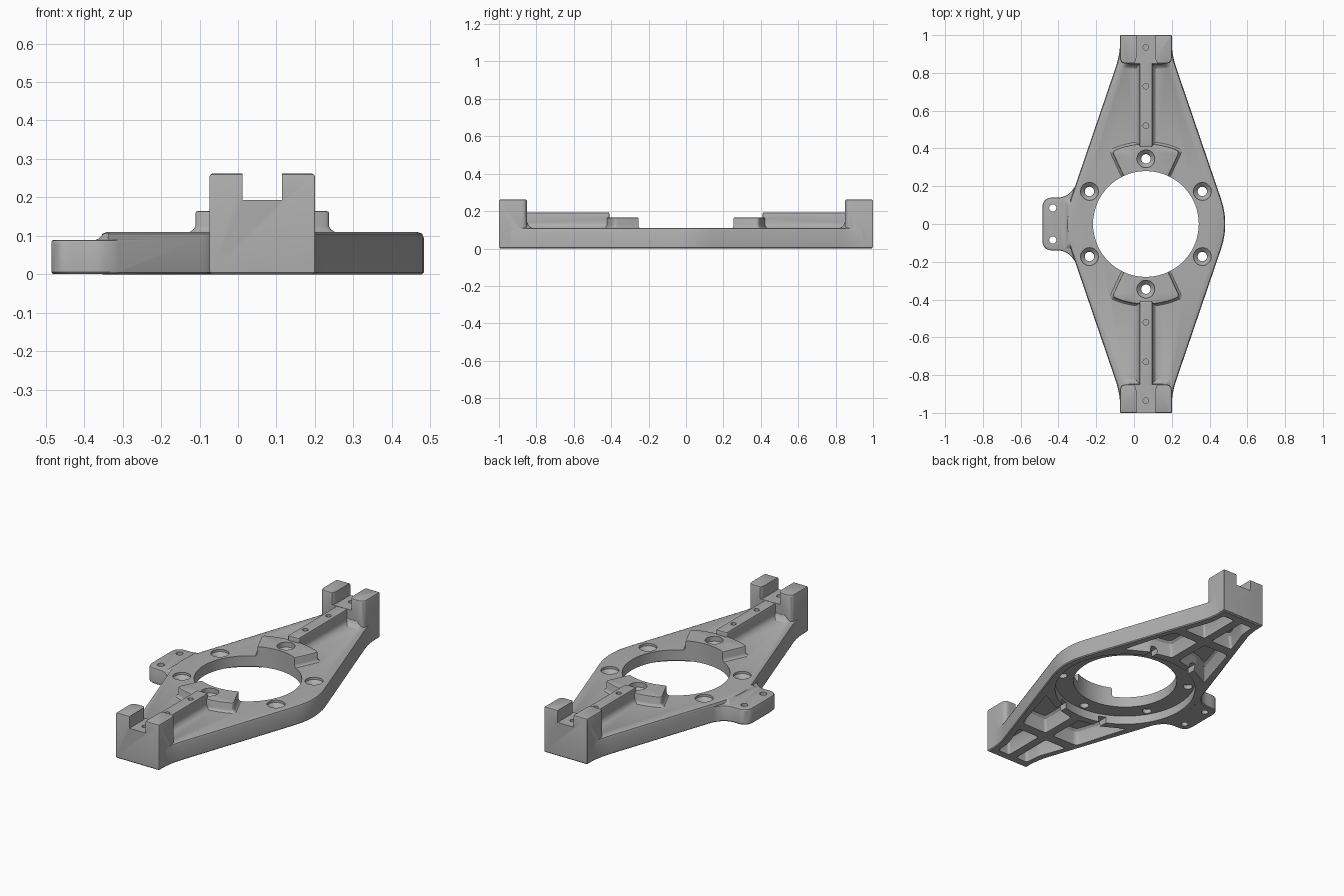
import bpy, bmesh, math
from mathutils import Vector

if "Cube" in bpy.data.objects:
    bpy.data.objects.remove(bpy.data.objects["Cube"])

CX = 0.063          # axis of the bore
HALF_END = 0.136    # half width of the arm ends
TOP = 0.11          # top of the plate

grey = bpy.data.materials.new("cast_grey")
grey.use_nodes = True
COLOUR = (0.42, 0.42, 0.42, 1)
grey.diffuse_color = COLOUR
grey.node_tree.nodes["Principled BSDF"].inputs["Base Color"].default_value = COLOUR


def circle(r, x=0, y=0, n=32):
    return [(x + r * math.cos(math.tau * k / n), y + r * math.sin(math.tau * k / n), 0)
            for k in range(n)]


def mirrored(corners, sx, sy):
    return [(x * sx, y * sy, t) for x, y, t in corners]


def inset(corners, d):
    """Move every side of a counter-clockwise outline inward by d."""
    out, n = [], len(corners)
    for i, (x, y, trim) in enumerate(corners):
        p = Vector((x, y))
        e1 = (p - Vector(corners[i - 1][:2])).normalized()
        e2 = (Vector(corners[(i + 1) % n][:2]) - p).normalized()
        n1, n2 = Vector((-e1.y, e1.x)), Vector((-e2.y, e2.x))
        p += (n1 + n2) * d / max(1 + n1.dot(n2), 0.3)
        out.append((p.x, p.y, trim))
    return out


def rounded(corners, steps=7):
    """Outline from (x, y, trim) corners, each trimmed and curved."""
    out, n = [], len(corners)
    for i, (x, y, trim) in enumerate(corners):
        p = Vector((x, y))
        if trim == 0:
            out.append(p)
            continue
        a = p + (Vector(corners[i - 1][:2]) - p).normalized() * trim
        b = p + (Vector(corners[(i + 1) % n][:2]) - p).normalized() * trim
        for k in range(steps + 1):
            t = k / steps
            out.append(a * (1 - t) ** 2 + p * 2 * t * (1 - t) + b * t * t)
    return out


def loft(name, corners, layers):
    """Solid through copies of the outline at (inset, height) layers."""
    area = sum(corners[i - 1][0] * c[1] - c[0] * corners[i - 1][1]
               for i, c in enumerate(corners))
    if area < 0:
        corners = corners[::-1]
    bm = bmesh.new()
    rings = [[bm.verts.new((p.x + CX, p.y, z)) for p in rounded(inset(corners, d))]
             for d, z in layers]
    for lo, hi in zip(rings, rings[1:]):
        for i in range(len(lo)):
            bm.faces.new((lo[i - 1], lo[i], hi[i], hi[i - 1]))
    bm.faces.new(rings[0][::-1])
    bm.faces.new(rings[-1])
    mesh = bpy.data.meshes.new(name)
    bm.to_mesh(mesh)
    bm.free()
    mesh.materials.append(grey)
    obj = bpy.data.objects.new(name, mesh)
    bpy.context.scene.collection.objects.link(obj)
    return obj


def volume(mesh):
    bm = bmesh.new()
    bm.from_mesh(mesh)
    result = bm.calc_volume(signed=True)
    bm.free()
    return result


def combine(target, tool, mode):
    """Boolean the tool into the target, keeping only a plausible result."""
    before, limit = volume(target.data), volume(tool.data) * 1.02
    sign = 1 if mode == "UNION" else -1
    for solver in ("MANIFOLD", "EXACT", "FLOAT"):
        mod = target.modifiers.new(tool.name, "BOOLEAN")
        mod.operation, mod.solver, mod.object = mode, solver, tool
        bpy.context.view_layer.update()
        graph = bpy.context.evaluated_depsgraph_get()
        mesh = bpy.data.meshes.new_from_object(target.evaluated_get(graph))
        target.modifiers.remove(mod)
        if 1e-8 < sign * (volume(mesh) - before) <= limit:
            target.data = mesh
            break
    bpy.data.objects.remove(tool)


def round_top(z, r):
    return [(0, z - r), (r * 0.29, z - r * 0.29), (r, z)]


def foot(z, r):
    """Concave fillet at the base of a raised part."""
    return [(-r, z - 0.003), (-r * 0.6, z + r * 0.12),
            (-r * 0.2, z + r * 0.5), (0, z + r)]


parts, cutters = [], []

# Plate: long diamond with a rounded waist and narrow ends
half = [(HALF_END, -0.998, 0), (HALF_END, -0.90, 0.075), (0.443, 0, 0.14),
        (HALF_END, 0.90, 0.075), (HALF_END, 0.998, 0)]
body = loft("bracket_body", half + [(-x, -y, t) for x, y, t in half],
            [(0.005, 0), (0, 0.005)] + round_top(TOP, 0.015))

# Side tab and the fillet that blends it into the plate
tab = [(-0.548, -0.14, 0.055), (-0.418, -0.14, 0.05), (-0.36, -0.22, 0),
       (-0.36, 0.22, 0), (-0.418, 0.14, 0.05), (-0.548, 0.14, 0.055)]
parts.append(loft("side_tab", tab, [(0.004, 0.001), (0, 0.006)] + round_top(0.09, 0.007)))
blend = [(-0.41, -0.11, 0.01), (-0.36, -0.11, 0), (-0.36, 0.11, 0), (-0.41, 0.11, 0.01)]
parts.append(loft("tab_fillet", blend,
                  [(-0.03, 0.087), (-0.015, 0.093), (-0.004, 0.104), (0.004, 0.108)]))
for s in (-1, 1):
    cutters.append(loft("tab_hole", circle(0.019, -0.493, s * 0.085, 20),
                        [(0, -0.02), (0, 0.3)]))

for s in (-1, 1):
    # End block with a filleted foot
    w = HALF_END + 0.001
    block = [(-w, 0.85, 0.03), (w, 0.85, 0.03), (w, 1, 0.004), (-w, 1, 0.004)]
    parts.append(loft("end_block", mirrored(block, 1, s),
                      [(0, 0.007)] + round_top(0.262, 0.008)))
    skirt = [(-0.105, 0.848, 0.02), (0.105, 0.848, 0.02), (0.105, 0.95, 0), (-0.105, 0.95, 0)]
    parts.append(loft("block_foot", mirrored(skirt, 1, s), foot(TOP, 0.03)))

    # Rail along the arm
    rail = [(-0.034, 0.41, 0.006), (0.034, 0.41, 0.006), (0.034, 0.87, 0), (-0.034, 0.87, 0)]
    parts.append(loft("arm_rail", mirrored(rail, 1, s),
                      foot(TOP, 0.025) + round_top(0.192, 0.005)))

    # Fan-shaped boss beside the bore
    fan = [(math.radians(65 + 5 * k), 0.425) for k in range(11)]
    fan += [(math.radians(115 - 5 * k), 0.265) for k in range(11)]
    corners = [(r * math.cos(a), r * math.sin(a), 0.02 if i in (0, 10) else 0)
               for i, (a, r) in enumerate(fan)]
    parts.append(loft("fan_boss", mirrored(corners, 1, s),
                      foot(TOP, 0.015) + round_top(0.165, 0.006)))

    # Slot through the end block, flared on the inner side
    slot = [(0.051, 1.1, 0), (0.051, 0.865, 0.015), (0.075, 0.835, 0), (0.075, 0.8, 0)]
    slot += [(-x, y, t) for x, y, t in slot[::-1]]
    cutters.append(loft("block_slot", mirrored(slot, 1, s), [(0, 0.1935), (0, 0.4)]))

    # Pin holes along the rail
    for y in (0.52, 0.73, 0.935):
        cutters.append(loft("pin_hole", circle(0.015, 0, s * y, 16), [(0, 0.13), (0, 0.3)]))

    # Tapered pockets and rim notches underneath
    near = [(0.025, 0.425, 0.015), (0.16, 0.395, 0.015), (0.285, 0.325, 0.02),
            (0.19, 0.64, 0.025), (0.025, 0.64, 0.015)]
    far = [(0.025, 0.70, 0.015), (0.165, 0.70, 0.02), (0.107, 0.86, 0.02),
           (0.10, 0.95, 0.015), (0.025, 0.95, 0.015)]
    notch = [(0.115, 0.33, 0), (0.155, 0.33, 0), (0.155, 0.41, 0), (0.115, 0.41, 0)]
    for m in (-1, 1):
        for name, shape, draft in (("near_pocket", near, 0.03), ("far_pocket", far, 0.02)):
            cutters.append(loft(name, mirrored(shape, m, s),
                                [(0, -0.02), (0, 0.001), (draft * 0.6, 0.07), (draft, 0.082)]))
        cutters.append(loft("rim_notch", mirrored(notch, m, s), [(0, -0.02), (0, 0.035)]))

# Bore, ring recess below and six stepped screw holes
cutters.append(loft("bore", circle(0.28, n=72), [(0, -0.02), (0, 0.4)]))
cutters.append(loft("ring_recess", circle(0.38, n=72), [(0, -0.02), (0, 0.05)]))
for k in range(6):
    a = math.radians(30 + 60 * k)
    seat = 0.125 if k in (1, 4) else 0.085
    cutters.append(loft("screw_hole", circle(0.047, 0.345 * math.cos(a), 0.345 * math.sin(a)),
                        [(0.022, -0.02), (0.022, seat - 0.01), (0.015, seat),
                         (0, seat + 0.012), (0, 0.3)]))

# Merge the raised parts, then cut the openings
for part in parts:
    combine(body, part, "UNION")
for cutter in cutters:
    combine(body, cutter, "DIFFERENCE")

bpy.ops.object.select_all(action="DESELECT")
body.select_set(True)
bpy.context.view_layer.objects.active = body
bpy.ops.object.shade_smooth_by_angle(angle=math.radians(28))
